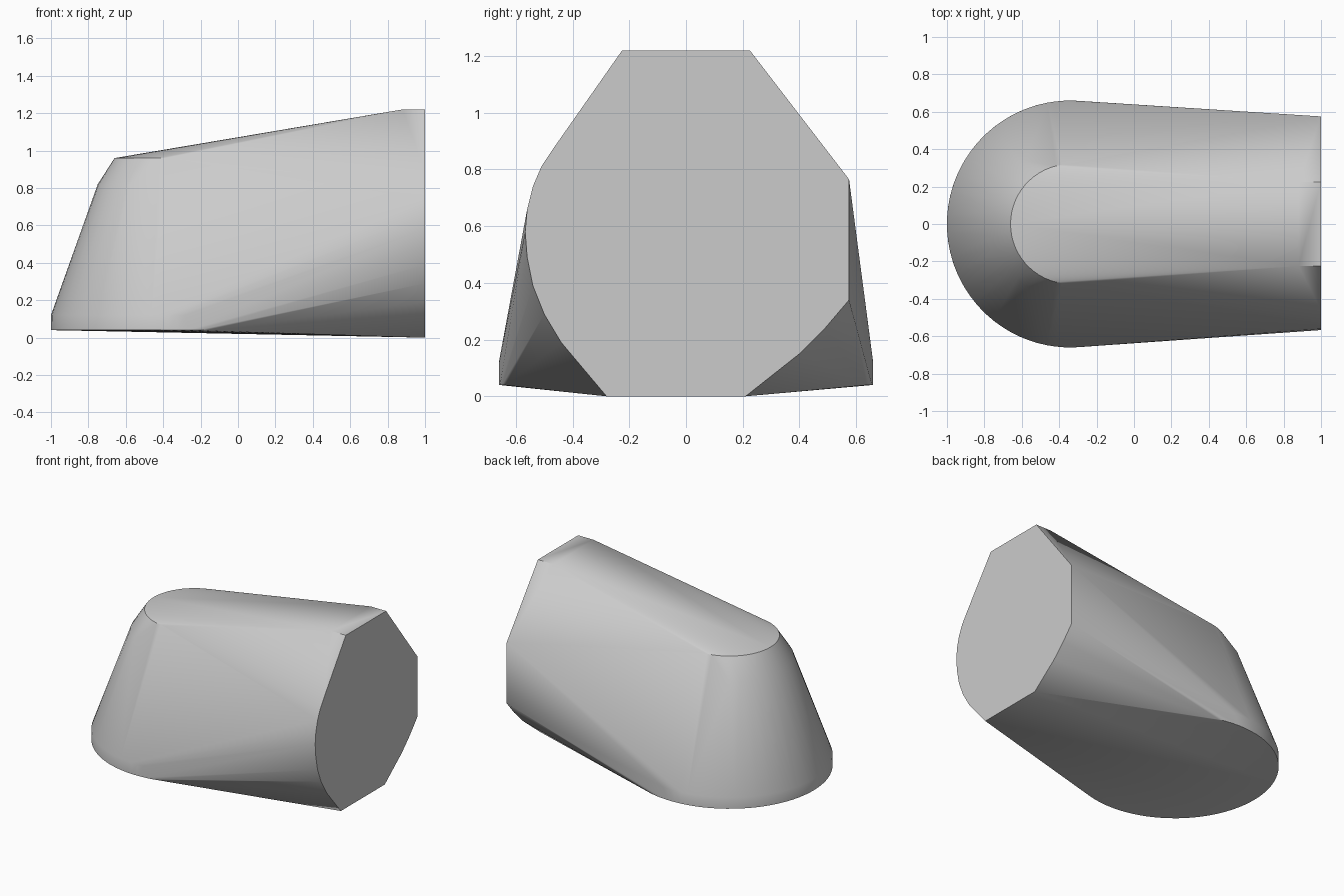
import bpy, bmesh
from math import sin, cos, radians

cube = bpy.data.objects.get("Cube")
if cube:
    bpy.data.objects.remove(cube, do_unlink=True)

# Plain grey finish
grey = bpy.data.materials.new("light_grey")
grey.use_nodes = True
colour = (0.6, 0.6, 0.6, 1)
grey.diffuse_color = colour
grey.node_tree.nodes["Principled BSDF"].inputs["Base Color"].default_value = colour


def arc(radius, z, spread, steps, centre=-0.34):
    """Points of a rounded nose, fanned about the -x direction."""
    angles = [radians(180 - spread + 2 * spread * i / steps) for i in range(steps + 1)]
    return [(centre + radius * cos(a), radius * sin(a), z) for a in angles]


# Rounded nose: foot, rim above it, shoulder and top
points = arc(0.66, 0.04, 105, 48) + arc(0.66, 0.12, 95, 48)
points += arc(0.41, 0.82, 55, 12) + arc(0.32, 0.96, 105, 36)

# Cut end: one side curved, the other faceted
section = [(-0.225, 1.22), (0.225, 1.22), (0.575, 0.765), (0.575, 0.34),
           (0.49, 0.24), (0.4, 0.15), (0.21, 0), (-0.28, 0), (-0.44, 0.19),
           (-0.5, 0.29), (-0.54, 0.39), (-0.56, 0.49), (-0.567, 0.58),
           (-0.56, 0.66), (-0.54, 0.74), (-0.51, 0.81), (-0.46, 0.885)]
points += [(1, y, z) for y, z in section]

# Short level ridge at the top of the cut end
points += [(0.88, y, 1.22) for y in (-0.225, 0.225)]

# Wrap everything in one tight skin
bm = bmesh.new()
for p in points:
    bm.verts.new(p)
hull = bmesh.ops.convex_hull(bm, input=bm.verts)
unused = {v for v in hull["geom_interior"] + hull["geom_unused"]
          if isinstance(v, bmesh.types.BMVert)}
bmesh.ops.delete(bm, geom=list(unused), context="VERTS")
bmesh.ops.dissolve_limit(bm, angle_limit=radians(0.3), verts=bm.verts, edges=bm.edges)
bmesh.ops.recalc_face_normals(bm, faces=bm.faces)
mesh = bpy.data.meshes.new("tapered_body")
bm.to_mesh(mesh)
bm.free()
mesh.materials.append(grey)

body = bpy.data.objects.new("tapered_body", mesh)
bpy.context.collection.objects.link(body)
bpy.context.view_layer.objects.active = body
body.select_set(True)
bpy.ops.object.shade_smooth_by_angle(angle=radians(30))
